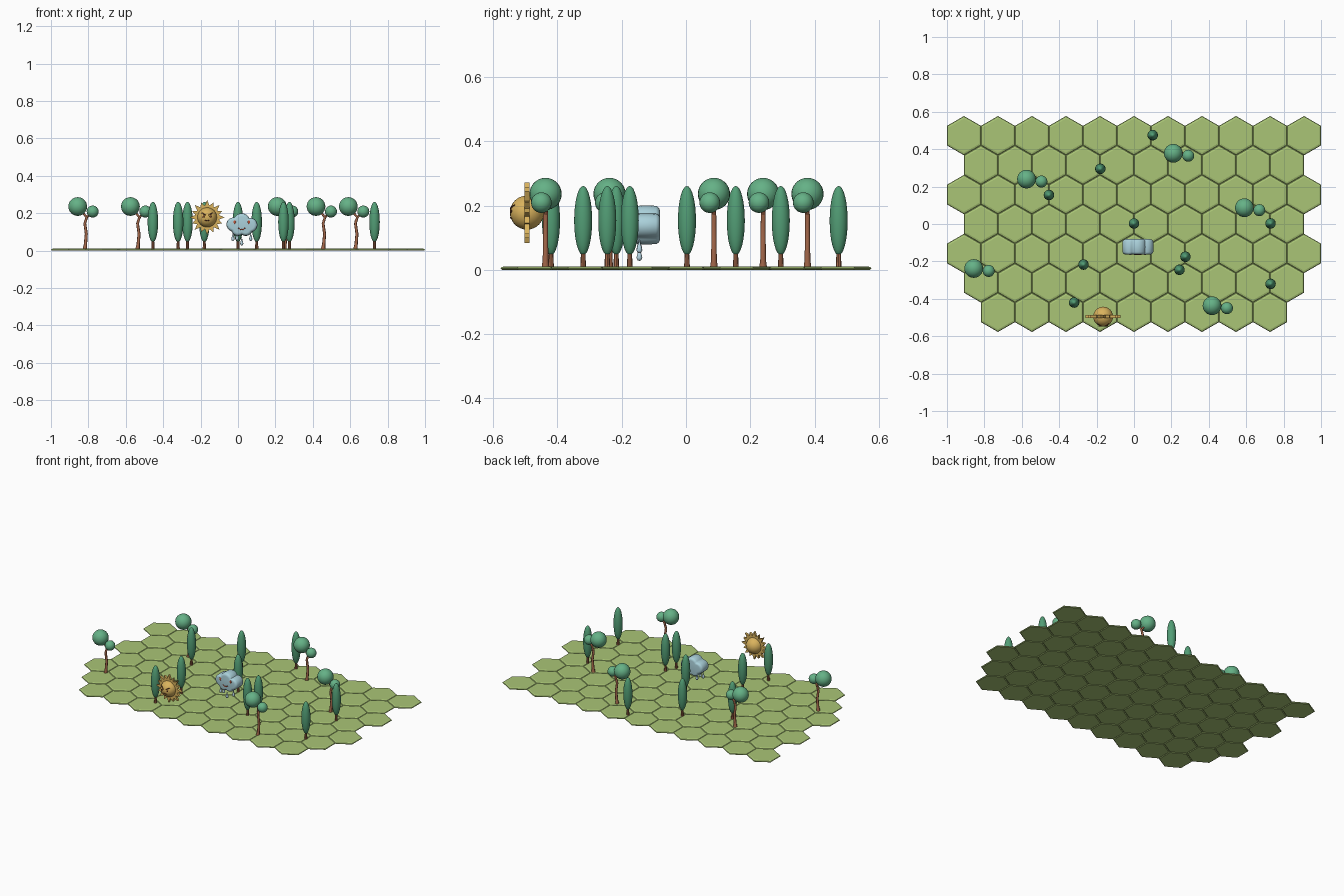
import bpy, bmesh, math
from mathutils import Vector

if "Cube" in bpy.data.objects:
    bpy.data.objects.remove(bpy.data.objects["Cube"])


def material(name, r, g, b):
    m = bpy.data.materials.new(name)
    m.diffuse_color = (r, g, b, 1)
    m.use_nodes = True
    m.node_tree.nodes["Principled BSDF"].inputs["Base Color"].default_value = m.diffuse_color
    return m


GRASS = material("grass", 0.40, 0.56, 0.18)
CANOPY = material("canopy green", 0.13, 0.44, 0.24)
CYPRESS = material("cypress green", 0.085, 0.34, 0.18)
BARK = material("bark", 0.38, 0.14, 0.07)
GOLD = material("sun gold", 0.70, 0.45, 0.11)
CLOUD = material("cloud blue", 0.40, 0.63, 0.70)
DROP = material("rain blue", 0.48, 0.68, 0.78)
FACE = material("face brown", 0.16, 0.05, 0.02)
RED = material("face red", 0.55, 0.09, 0.04)


def finish(name, bm, mat, smooth=None):
    bmesh.ops.recalc_face_normals(bm, faces=bm.faces)
    me = bpy.data.meshes.new(name)
    bm.to_mesh(me)
    bm.free()
    me.materials.append(mat)
    ob = bpy.data.objects.new(name, me)
    bpy.context.collection.objects.link(ob)
    if smooth:
        bpy.ops.object.select_all(action='DESELECT')
        ob.select_set(True)
        bpy.context.view_layer.objects.active = ob
        bpy.ops.object.shade_smooth_by_angle(angle=math.radians(smooth))
    return ob


def lathe(bm, profile, sides, loc=(0, 0, 0), turn=0.0):
    """Stack of rings (radius, z), capped at both ends."""
    rings = []
    for r, z in profile:
        rings.append([bm.verts.new((loc[0] + r * math.cos(turn + math.tau * i / sides),
                                    loc[1] + r * math.sin(turn + math.tau * i / sides),
                                    loc[2] + z)) for i in range(sides)])
    for a, b in zip(rings, rings[1:]):
        for i in range(sides):
            j = (i + 1) % sides
            bm.faces.new((a[i], a[j], b[j], b[i]))
    bm.faces.new(rings[0][::-1])
    bm.faces.new(rings[-1])


def ball(bm, loc, radius, scale=(1, 1, 1)):
    r = bmesh.ops.create_uvsphere(bm, u_segments=24, v_segments=16, radius=radius)
    for v in r["verts"]:
        v.co = Vector(loc) + Vector(a * b for a, b in zip(v.co, scale))


def tube(bm, points, radii, sides=8):
    """Tapered tube through points."""
    pts = [Vector(p) for p in points]
    rings = []
    for i, p in enumerate(pts):
        d = (pts[min(i + 1, len(pts) - 1)] - pts[max(i - 1, 0)]).normalized()
        u = d.cross(Vector((0, 1, 0))).normalized()
        w = d.cross(u)
        rings.append([bm.verts.new(p + radii[i] * (u * math.cos(math.tau * k / sides)
                      + w * math.sin(math.tau * k / sides))) for k in range(sides)])
    for a, b in zip(rings, rings[1:]):
        for k in range(sides):
            j = (k + 1) % sides
            bm.faces.new((a[k], a[j], b[j], b[k]))
    bm.faces.new(rings[0])
    bm.faces.new(rings[-1])


def slab(bm, outline, y0, y1):
    """Extrude an xz outline from y0 to y1."""
    f = bm.faces.new([bm.verts.new((x, y0, z)) for x, z in outline])
    r = bmesh.ops.extrude_face_region(bm, geom=[f])
    for v in r["geom"]:
        if isinstance(v, bmesh.types.BMVert):
            v.co.y = y1


# ground: seven staggered rows of bevelled hexagon tiles
W = 2 / 11
R = W / math.sqrt(3)
bm = bmesh.new()
for row, count in enumerate((11, 10, 11, 10, 11, 10, 9)):
    for i in range(count):
        lathe(bm, [(R * 0.95, 0), (R, 0.004), (R * 0.97, 0.008), (R * 0.87, 0.011)], 6,
              ((i - (count - 1) / 2) * W, (3 - row) * 1.5 * R, 0), math.pi / 6)
finish("hex_ground", bm, GRASS)

# cypress trees
trunks, crowns = bmesh.new(), bmesh.new()
for x, y in ((0.10, 0.475), (-0.18, 0.295), (-0.455, 0.155), (0, 0.003), (0.73, 0.003),
             (-0.27, -0.217), (0.275, -0.175), (0.243, -0.245), (-0.32, -0.42), (0.73, -0.32)):
    lathe(trunks, [(0.009, 0.009), (0.006, 0.07)], 8, (x, y, 0))
    ball(crowns, (x, y, 0.153), 0.028, (1, 1, 3.85))
finish("cypress_trunks", trunks, BARK, 40)
finish("cypress_crowns", crowns, CYPRESS, 60)

# forked trees with a large and a small round crown
trunks, crowns = bmesh.new(), bmesh.new()
for x, y in ((-0.575, 0.24), (0.21, 0.378), (0.59, 0.087), (-0.857, -0.238), (0.417, -0.437)):
    def at(px, pz, py=0.0):
        return (x + px, y + py, pz)
    tube(trunks, [at(0.038, 0.008), at(0.041, 0.03), at(0.046, 0.09), at(0.038, 0.145),
                  at(0.048, 0.178), at(0.03, 0.2), at(0.01, 0.225)],
         [0.012, 0.009, 0.008, 0.0075, 0.007, 0.006, 0.005])
    tube(trunks, [at(0.038, 0.155), at(0.052, 0.182), at(0.08, 0.208, -0.012)],
         [0.006, 0.006, 0.004])
    ball(crowns, at(0, 0.236), 0.05)
    ball(crowns, at(0.08, 0.209, -0.013), 0.032)
finish("round_tree_trunks", trunks, BARK, 50)
finish("round_tree_crowns", crowns, CANOPY, 60)

# sun: ball with a flat star of rays
SX, SY, SZ = -0.165, -0.495, 0.178
bm = bmesh.new()
ball(bm, (SX, SY, SZ), 0.053)
finish("sun_ball", bm, GOLD, 60)
bm = bmesh.new()
N = 16
star = []
for i in range(2 * N):
    r = (0.094 if i % 4 == 0 else 0.086) if i % 2 == 0 else 0.064
    a = math.pi / 2 + math.pi * i / N
    star.append((SX + r * math.cos(a), SZ + r * math.sin(a)))
slab(bm, star, SY - 0.008, SY + 0.008)
finish("sun_rays", bm, GOLD)


def on_ball(u, v, lift=0.0005):
    return (SX + u, SY - math.sqrt(0.053 ** 2 - u * u - v * v) - lift, SZ + v)


# sun face: eyes, slanted brows and mouth
bm = bmesh.new()
for s in (-1, 1):
    ball(bm, on_ball(s * 0.019, 0.004), 0.006, (1, 0.6, 1))
    tube(bm, [on_ball(s * u, v) for u, v in ((0.008, 0.012), (0.019, 0.018), (0.029, 0.024))],
         [0.002, 0.003, 0.002], 6)
tube(bm, [on_ball(u, -0.016 - 12 * u * u) for u in (-0.015, -0.0075, 0, 0.0075, 0.015)],
     [0.002] * 5, 6)
finish("sun_face", bm, FACE, 50)

# cloud: scalloped outline made of lobes, extruded with rounded edges
lobes = ((0.02, 0.155, 0.045), (-0.025, 0.14, 0.037), (0.066, 0.137, 0.038),
         (0.0, 0.115, 0.036), (0.042, 0.115, 0.036))
CX, CZ = 0.02, 0.135
outline = []
for i in range(64):
    a = math.tau * i / 64
    d = Vector((math.cos(a), math.sin(a)))
    best = 0
    for lx, lz, r in lobes:
        c = Vector((lx - CX, lz - CZ))
        t = c.dot(d)
        disc = t * t - c.length_squared + r * r
        if disc > 0:
            best = max(best, t + math.sqrt(disc))
    outline.append(d * best)
bm = bmesh.new()
rings = []
for k in range(11):
    t = math.pi * k / 10
    inset = 0.018 * (1 - math.sin(t))
    y = -0.122 - 0.018 * math.cos(t) + (-0.023 if k < 5 else 0.023 if k > 5 else 0)
    rings.append([bm.verts.new((CX + p.x - p.normalized().x * inset, y,
                                CZ + p.y - p.normalized().y * inset)) for p in outline])
for a, b in zip(rings, rings[1:]):
    for i in range(64):
        j = (i + 1) % 64
        bm.faces.new((a[i], a[j], b[j], b[i]))
bm.faces.new(rings[0])
bm.faces.new(rings[-1])
finish("cloud", bm, CLOUD, 40)

# cloud face
bm = bmesh.new()
FY = -0.163
for s in (-1, 1):
    ball(bm, (CX + s * 0.038, FY, 0.153), 0.008, (0.8, 0.3, 1.2))
tube(bm, [(CX + u, FY, 0.112 + 30 * u * u) for u in (-0.018, -0.009, 0, 0.009, 0.018)],
     [0.0025] * 5, 6)
finish("cloud_face", bm, RED, 50)

# rain drops
bm = bmesh.new()
for x, z in ((-0.027, 0.052), (0.02, 0.028), (0.068, 0.052), (-0.005, 0.055)):
    lathe(bm, [(0.001, 0), (0.006, 0.002), (0.009, 0.009), (0.007, 0.019),
               (0.003, 0.032), (0.0005, 0.044)], 12, (x, -0.145, z))
finish("rain_drops", bm, DROP, 60)
